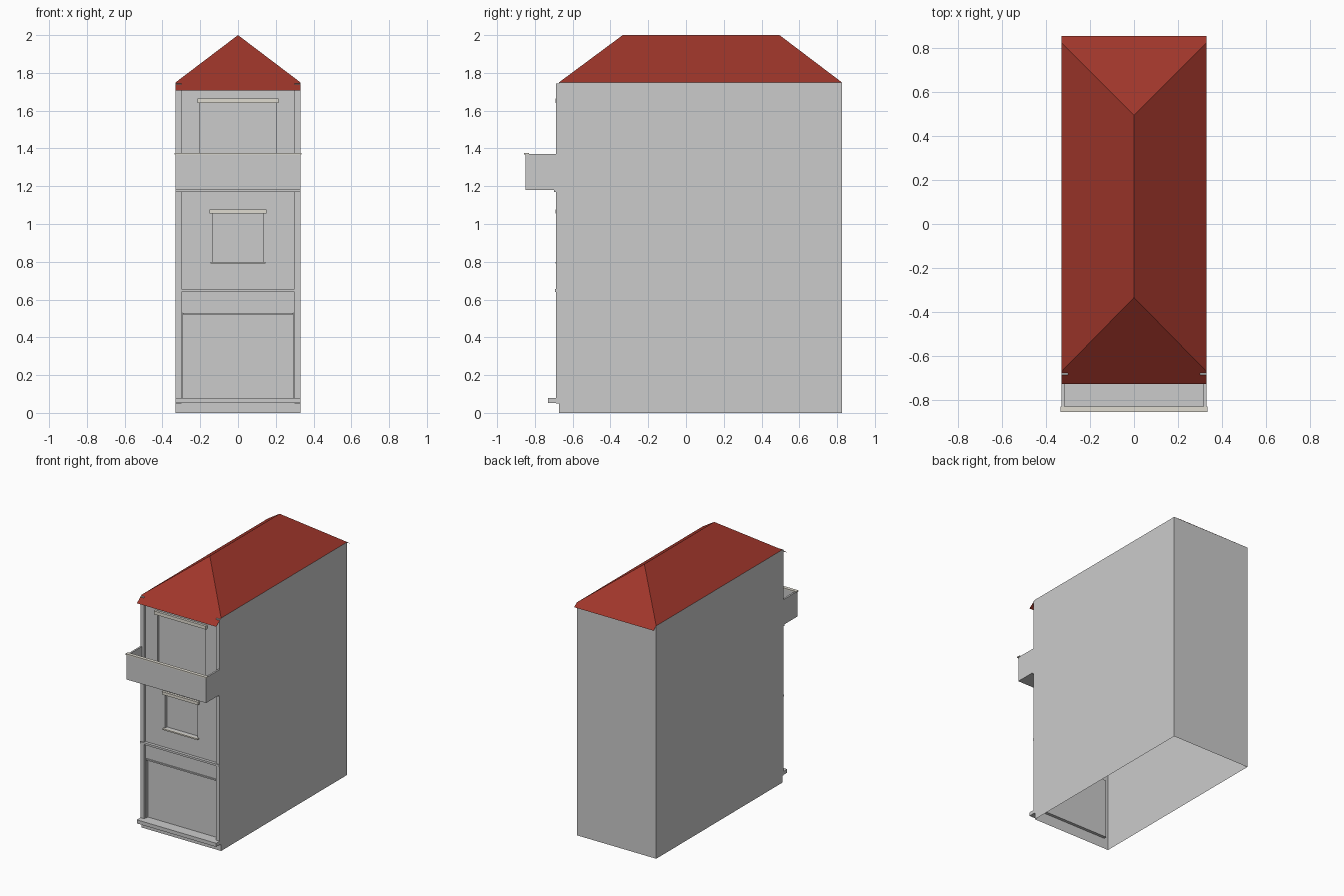
import bpy, bmesh

if "Cube" in bpy.data.objects:
    bpy.data.objects.remove(bpy.data.objects["Cube"])

W = 0.33                      # half width
YF, YB = -0.672, 0.825        # front and back wall
ZE, ZR = 1.75, 2.0            # eave and ridge heights


def material(name, rgb):
    m = bpy.data.materials.new(name)
    m.diffuse_color = (*rgb, 1)
    m.use_nodes = True
    m.node_tree.nodes["Principled BSDF"].inputs["Base Color"].default_value = m.diffuse_color
    return m


RED = material("roof_red", (0.35, 0.037, 0.024))
STONE = material("pale_stone", (0.74, 0.71, 0.63))


def finish(name, bm, mat=None, recalc=True):
    bmesh.ops.remove_doubles(bm, verts=bm.verts, dist=1e-5)
    if recalc:
        bmesh.ops.recalc_face_normals(bm, faces=bm.faces)
    me = bpy.data.meshes.new(name)
    bm.to_mesh(me)
    bm.free()
    ob = bpy.data.objects.new(name, me)
    bpy.context.collection.objects.link(ob)
    if mat:
        me.materials.append(mat)
    return ob


def face(bm, *pts):
    bm.faces.new([bm.verts.new(p) for p in pts])


def box(name, x0, x1, y0, y1, z0, z1, mat=None):
    bm = bmesh.new()
    bmesh.ops.create_cube(bm, size=1)
    for v in bm.verts:
        v.co = ((x0 + x1) / 2 + v.co.x * (x1 - x0),
                (y0 + y1) / 2 + v.co.y * (y1 - y0),
                (z0 + z1) / 2 + v.co.z * (z1 - z0))
    return finish(name, bm, mat)


def front_quad(bm, x0, x1, z0, z1, y=YF):
    face(bm, (x0, y, z0), (x1, y, z0), (x1, y, z1), (x0, y, z1))


# house shell, open underneath, with three recessed openings in the front
bm = bmesh.new()
face(bm, (W, YF, 0), (W, YB, 0), (W, YB, ZE), (W, YF, ZE))
face(bm, (-W, YB, 0), (-W, YF, 0), (-W, YF, ZE), (-W, YB, ZE))
face(bm, (W, YB, 0), (-W, YB, 0), (-W, YB, ZE), (W, YB, ZE))
yr = YF + 0.022
z = 0
for hw, z0, z1 in ((0.295, 0.08, 0.53), (0.135, 0.80, 1.055), (0.20, 1.19, 1.64)):
    front_quad(bm, -W, W, z, z0)
    front_quad(bm, -W, -hw, z0, z1)
    front_quad(bm, hw, W, z0, z1)
    front_quad(bm, -hw, hw, z0, z1, yr)
    face(bm, (-hw, YF, z0), (-hw, yr, z0), (-hw, yr, z1), (-hw, YF, z1))
    face(bm, (hw, yr, z0), (hw, YF, z0), (hw, YF, z1), (hw, yr, z1))
    face(bm, (-hw, YF, z0), (hw, YF, z0), (hw, yr, z0), (-hw, yr, z0))
    face(bm, (-hw, yr, z1), (hw, yr, z1), (hw, YF, z1), (-hw, YF, z1))
    z = z1
front_quad(bm, -W, W, z, ZE)
finish("house_walls", bm, recalc=False)

# hipped roof, front and back slopes run on past the walls as thin eaves
bm = bmesh.new()
rf, rb = (0, -0.335, ZR), (0, 0.495, ZR)
fl, fr = (-W, YF, ZE), (W, YF, ZE)
bl, br = (-W, YB, ZE), (W, YB, ZE)
face(bm, fr, br, rb, rf)
face(bm, bl, fl, rf, rb)
face(bm, fl, fr, rf)
face(bm, br, bl, rb)
face(bm, (-W, -0.73, 1.707), (W, -0.73, 1.707), fr, fl)
face(bm, (W, 0.857, 1.726), (-W, 0.857, 1.726), bl, br)
finish("hipped_roof", bm, RED, recalc=False)

# corner pilasters
for s, side in ((-1, "left"), (1, "right")):
    x = sorted((s * 0.30, s * W))
    box("pilaster_" + side, *x, -0.688, YF, 0.05, 1.745)

# base ledge, floor bands and door lintel
box("base_ledge", -W, W, -0.73, YF, 0.053, 0.08)
box("floor_band", -W, W, -0.694, YF, 0.64, 0.655)
box("balcony_band", -W, W, -0.698, YF, 1.17, 1.18)
box("door_lintel", -0.29, 0.29, -0.68, YF, 0.52, 0.53)

# window head and sill, balcony door head
box("window_head", -0.15, 0.15, -0.69, YF, 1.055, 1.077, STONE)
box("window_sill", -0.145, 0.145, -0.69, YF, 0.79, 0.80, STONE)
box("balcony_door_head", -0.215, 0.215, -0.69, YF, 1.64, 1.665, STONE)

# balcony
box("balcony_floor", -W, W, -0.85, YF, 1.18, 1.19)
box("balcony_front", -W, W, -0.85, -0.837, 1.19, 1.367)
for s, side in ((-1, "left"), (1, "right")):
    x = sorted((s * 0.317, s * W))
    box("balcony_side_" + side, *x, -0.837, YF, 1.19, 1.37)
box("balcony_cap", -0.335, 0.335, -0.857, -0.831, 1.367, 1.376, STONE)
